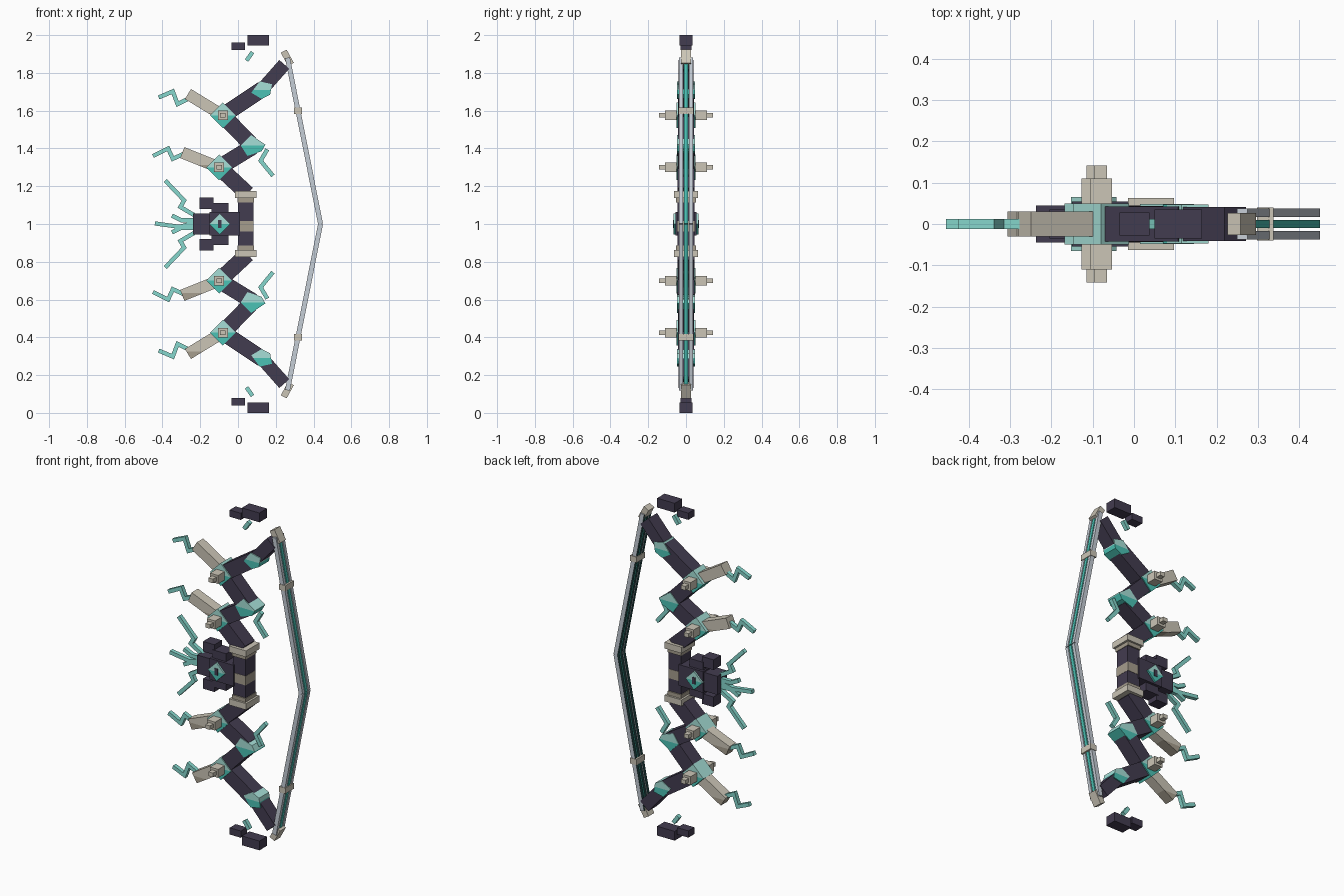
import bpy, bmesh
from mathutils import Vector

cube = bpy.data.objects.get("Cube")
if cube:
    bpy.data.objects.remove(cube, do_unlink=True)


def material(name, rgb):
    m = bpy.data.materials.new(name)
    m.use_nodes = True
    m.diffuse_color = (*rgb, 1)
    m.node_tree.nodes["Principled BSDF"].inputs["Base Color"].default_value = (*rgb, 1)
    return m


DARK = material("dark violet", (0.055, 0.045, 0.08))
BONE = material("bone beige", (0.60, 0.56, 0.47))
SHADE = material("dark beige", (0.38, 0.34, 0.27))
TEAL = material("deep teal", (0.07, 0.54, 0.46))
PALE = material("pale teal", (0.38, 0.74, 0.68))
BOLT = material("bolt teal", (0.24, 0.68, 0.61))
GREY = material("string grey", (0.56, 0.61, 0.67))
INK = material("inner string teal", (0.015, 0.06, 0.06))


def loft(name, rings, mat):
    """Closed solid through rings of (x, y, z) points."""
    bm = bmesh.new()
    loops = [[bm.verts.new(p) for p in ring] for ring in rings]
    n = len(loops[0])
    for a, b in zip(loops, loops[1:]):
        for i in range(n):
            j = (i + 1) % n
            bm.faces.new((a[i], a[j], b[j], b[i]))
    bm.faces.new(loops[0])
    bm.faces.new(loops[-1])
    bmesh.ops.recalc_face_normals(bm, faces=bm.faces)
    me = bpy.data.meshes.new(name)
    bm.to_mesh(me)
    bm.free()
    me.materials.append(mat)
    ob = bpy.data.objects.new(name, me)
    bpy.context.scene.collection.objects.link(ob)
    return ob


def paint_below(ob, z, mat):
    """Cut level at z and colour the lower faces."""
    bm = bmesh.new()
    bm.from_mesh(ob.data)
    bmesh.ops.bisect_plane(bm, geom=bm.verts[:] + bm.edges[:] + bm.faces[:],
                           plane_co=(0, 0, z), plane_no=(0, 0, 1))
    for f in bm.faces:
        f.material_index = int(f.calc_center_median().z < z)
    bm.to_mesh(ob.data)
    bm.free()
    ob.data.materials.append(mat)


def paint_inner(ob, mat):
    """Colour the faces turned towards -x."""
    ob.data.materials.append(mat)
    for f in ob.data.polygons:
        f.material_index = int(f.normal.x < -0.5)


def prism(name, pts, y, mat, y_mid=0):
    return loft(name, [[(x, y_mid + e, z) for x, z in pts] for e in (-y, y)], mat)


def block(name, x0, x1, z0, z1, y, mat):
    return prism(name, [(x0, z0), (x1, z0), (x1, z1), (x0, z1)], y, mat)


def bar(name, p, q, width, y, mat, y_mid=0):
    p, q = Vector(p), Vector(q)
    d = (q - p).normalized() * width / 2
    n = Vector((-d.y, d.x))
    return prism(name, [p + n, q + n, q - n, p - n], y, mat, y_mid)


def crystal(name, pts, y):
    """Flat plate, pale above and deep below its middle."""
    zs = [z for _, z in pts]
    paint_below(prism(name, pts, y, PALE), (min(zs) + max(zs)) / 2, TEAL)


def bolt(name, pts, width=0.022):
    """Zigzag ribbon with mitred corners."""
    pts = [Vector(p) for p in pts]
    left, right = [], []
    for i, p in enumerate(pts):
        dirs = [(b - a).normalized() for a, b in zip(pts, pts[1:])][max(i - 1, 0):i + 1]
        t = sum(dirs, Vector((0, 0))).normalized()
        n = Vector((-t.y, t.x))
        n *= width / 2 / max(0.5, n.dot(Vector((-dirs[0].y, dirs[0].x))))
        left.append(p + n)
        right.append(p - n)
    loft(name, [[(l.x, -.012, l.y), (l.x, .012, l.y), (r.x, .012, r.y), (r.x, -.012, r.y)]
                for l, r in zip(left, right)], BOLT)


def diamond(x, z, r):
    return [(x - r, z), (x, z + r), (x + r, z), (x, z - r)]


# Both halves of the bow, mirrored about the grip
for side, s in (("upper", 1), ("lower", -1)):
    def at(*pts):
        return [(x, 1 + s * (z - 1)) for x, z in pts]

    def box(name, x0, x1, z0, z1, y, mat):
        (a, b), (c, d) = at((x0, z0), (x1, z1))
        block(f"{side}_{name}", a, c, min(b, d), max(b, d), y, mat)

    # Zigzag limb
    limb = at((0.05, 1.16), (-0.10, 1.30), (0.08, 1.41), (-0.08, 1.575), (0.13, 1.715), (0.245, 1.845))
    for i, (p, q) in enumerate(zip(limb, limb[1:])):
        bar(f"{side}_limb_{i + 1}", p, q, 0.07 if i == 4 else 0.085, 0.045 - 0.001 * i, DARK)
    crystal(f"{side}_inner_elbow", at((0.015, 1.415), (0.07, 1.47), (0.145, 1.42), (0.125, 1.385),
            (0.05, 1.36)), 0.048)
    crystal(f"{side}_outer_elbow", at((0.07, 1.695), (0.115, 1.755), (0.18, 1.74), (0.17, 1.685),
            (0.125, 1.662)), 0.047)
    bar(f"{side}_limb_tip", *at((0.242, 1.915), (0.28, 1.845)), 0.035, 0.027, BONE)

    # Crystal joints with stepped studs and horns
    for k, (x, z), tip in (("inner", (-0.10, 1.30), (-0.295, 1.378)),
                           ("outer", (-0.08, 1.575), (-0.265, 1.688))):
        c, end = at((x, z), tip)
        crystal(f"{side}_{k}_joint", diamond(*c, 0.068), 0.049)
        box(f"{k}_stud", x - 0.027, x + 0.027, z - 0.025, z + 0.025, 0.11, BONE)
        box(f"{k}_stud_cap", x - 0.015, x + 0.015, z - 0.012, z + 0.012, 0.142, BONE)
        horn = bar(f"{side}_{k}_horn", c, end, 0.062, 0.03, BONE)
        paint_below(horn, min(c[1], end[1]) + 0.012, SHADE)

    # Bolts of energy
    bolt(f"{side}_outer_bolt", at((-0.42, 1.67), (-0.345, 1.702), (-0.32, 1.635), (-0.25, 1.67)))
    bolt(f"{side}_inner_bolt", at((-0.45, 1.36), (-0.37, 1.40), (-0.345, 1.345), (-0.28, 1.375)))
    bolt(f"{side}_elbow_bolt", at((0.155, 1.395), (0.12, 1.335), (0.185, 1.255)))

    # Floating fragments
    box("large_fragment", 0.05, 0.165, 1.945, 2.0, 0.035, DARK)
    box("small_fragment", -0.035, 0.038, 1.922, 1.962, 0.028, DARK)
    bar(f"{side}_loose_bolt", *at((0.045, 1.865), (0.077, 1.91)), 0.022, 0.012, BOLT)

    # String strands, dark on the inside, and clamp
    ends = at((0.262, 1.88), (0.437, 1.0))
    for k, y, mat in (("front", -0.027, GREY), ("middle", 0, TEAL), ("back", 0.027, GREY)):
        paint_inner(bar(f"{side}_{k}_strand", *ends, 0.026, 0.010, mat, y), INK)
    box("string_clamp", 0.297, 0.338, 1.583, 1.617, 0.04, BONE)

    # Grip collar
    box("grip_collar", -0.015, 0.097, 1.138, 1.175, 0.063, BONE)
    box("grip_lip", -0.003, 0.085, 1.115, 1.138, 0.052, SHADE)

    # Core plates and bolts
    box("core_plate", -0.14, -0.05, 1.05, 1.11, 0.04, DARK)
    box("core_fragment", -0.205, -0.13, 1.08, 1.14, 0.035, DARK)
    bolt(f"{side}_core_bolt", at((-0.385, 1.23), (-0.285, 1.125), (-0.305, 1.09), (-0.22, 1.04)))
    bolt(f"{side}_short_bolt", at((-0.35, 1.045), (-0.30, 1.02), (-0.22, 1.02)))

# Grip and core
block("grip", 0.0, 0.082, 0.84, 1.16, 0.045, DARK)
block("grip_band", -0.001, 0.083, 0.96, 1.015, 0.047, SHADE)
block("core", -0.15, 0.01, 0.938, 1.063, 0.055, DARK)
block("core_rear", -0.237, -0.145, 0.945, 1.055, 0.045, DARK)
crystal("core_crystal", diamond(-0.097, 1.0, 0.055), 0.065)
block("core_pupil", -0.107, -0.087, 0.98, 1.02, 0.068, DARK)
bolt("middle_bolt", [(-0.44, 1.003), (-0.31, 0.985), (-0.22, 1.01)])
